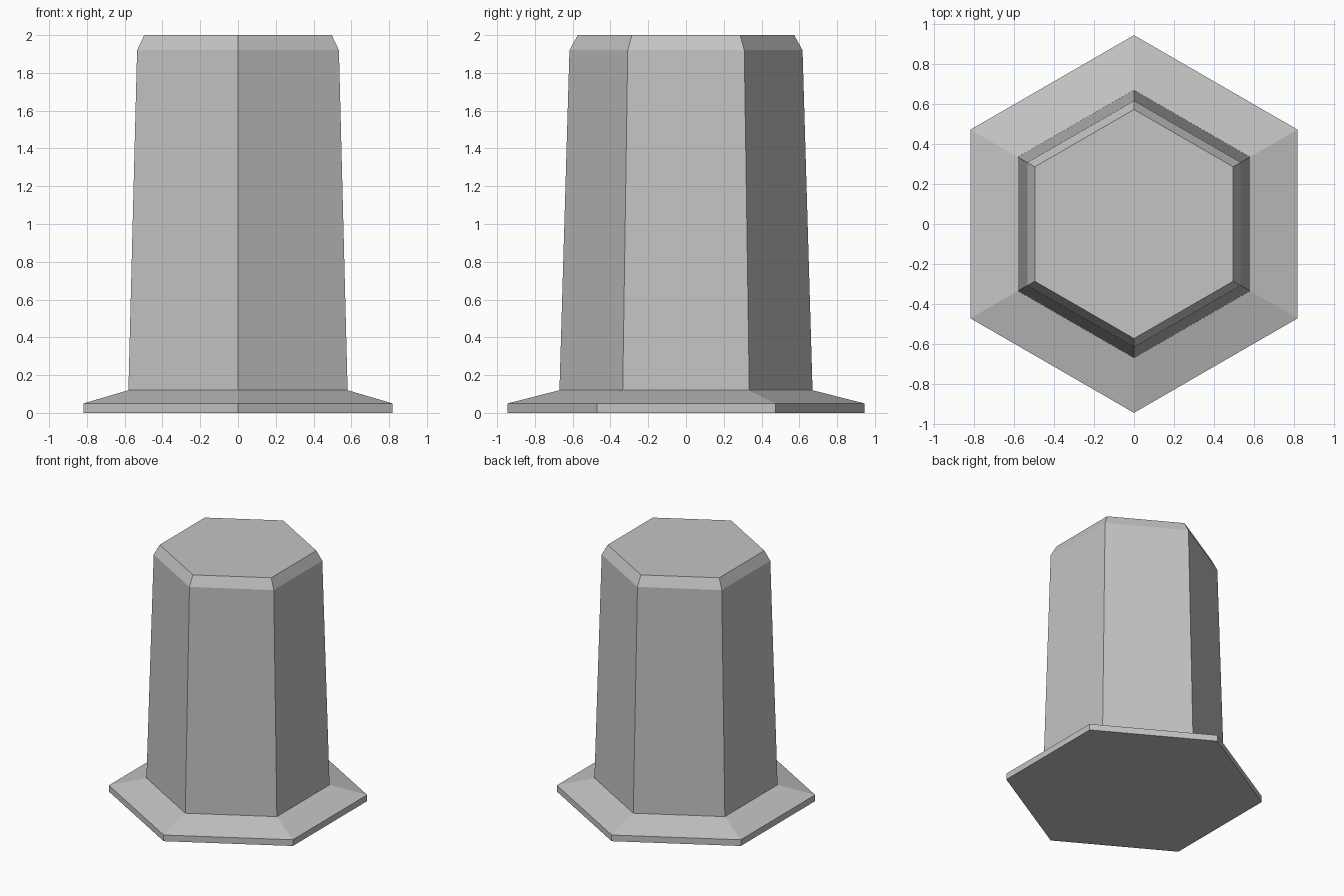
import bpy, bmesh, math

if "Cube" in bpy.data.objects:
    bpy.data.objects.remove(bpy.data.objects["Cube"])

SIDES = 6

# Grey finish
grey = bpy.data.materials.new("plain grey")
grey.diffuse_color = (0.55, 0.55, 0.55, 1.0)
grey.use_nodes = True
grey.node_tree.nodes["Principled BSDF"].inputs["Base Color"].default_value = grey.diffuse_color

# Profile (corner radius, height): flange rim, sloped skirt, tapered column, top bevel
profile = [(0.945, 0.0), (0.945, 0.05), (0.67, 0.12), (0.617, 1.92), (0.573, 2.0)]

bm = bmesh.new()
rings = []
for radius, z in profile:
    ring = []
    for i in range(SIDES):
        a = math.pi / 2 + math.tau * i / SIDES   # corners on the y axis
        ring.append(bm.verts.new((radius * math.cos(a), radius * math.sin(a), z)))
    rings.append(ring)

# Side walls
for low, high in zip(rings, rings[1:]):
    for i in range(SIDES):
        j = (i + 1) % SIDES
        bm.faces.new((low[i], low[j], high[j], high[i]))

# Bottom and top caps
bm.faces.new(rings[0][::-1])
bm.faces.new(rings[-1])
bmesh.ops.recalc_face_normals(bm, faces=bm.faces)

mesh = bpy.data.meshes.new("flanged_hex_column")
bm.to_mesh(mesh)
bm.free()
mesh.materials.append(grey)
column = bpy.data.objects.new("flanged_hex_column", mesh)
bpy.context.collection.objects.link(column)
